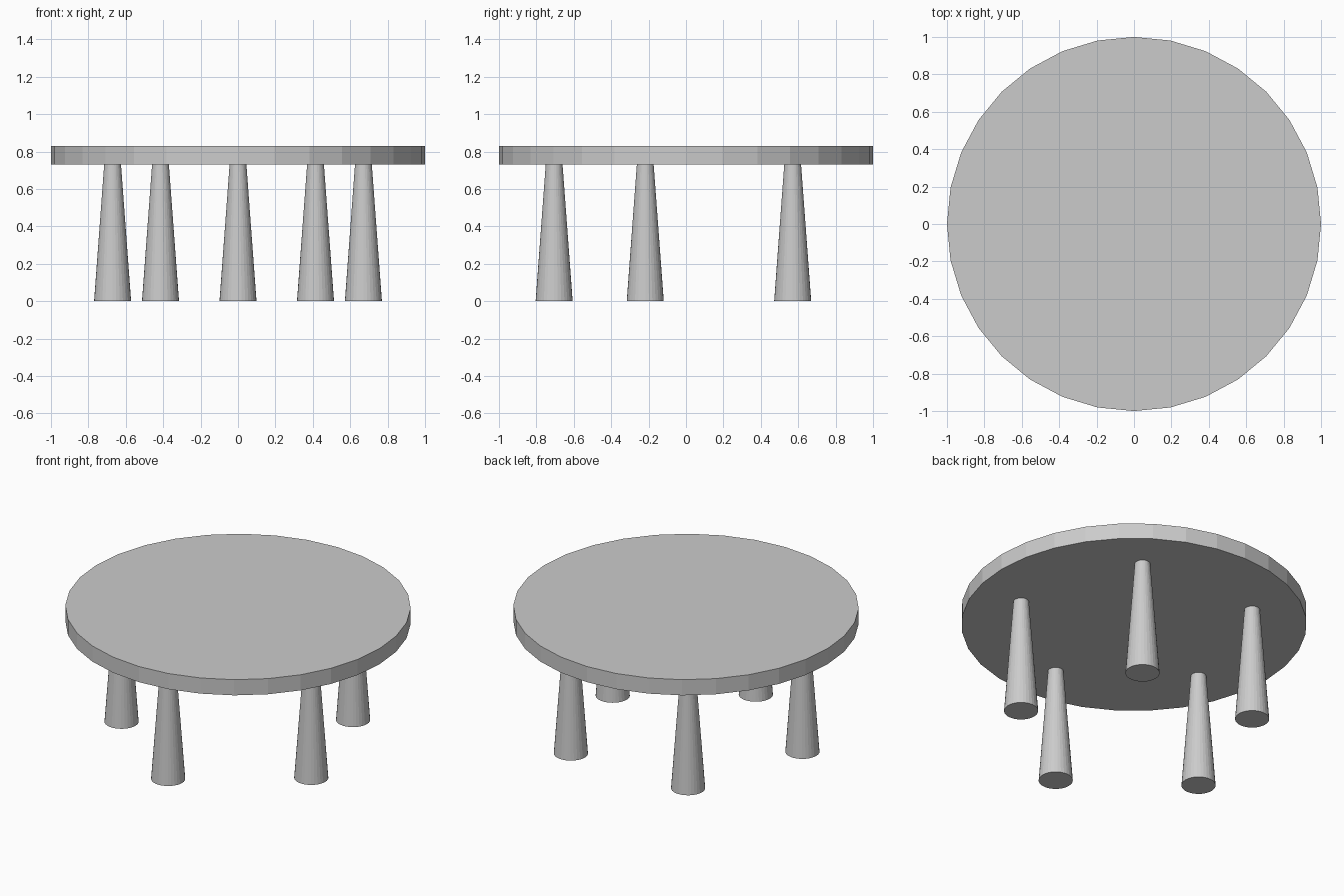
import bpy
from math import cos, sin, radians

if "Cube" in bpy.data.objects:
    bpy.data.objects.remove(bpy.data.objects["Cube"])

SIDES = 32
TOP_BOTTOM, TOP_SURFACE = 0.73, 0.83
LEG_CIRCLE = 0.705

# Round flat-sided table top
bpy.ops.mesh.primitive_cylinder_add(
    vertices=SIDES, radius=1.0, depth=TOP_SURFACE - TOP_BOTTOM,
    location=(0, 0, (TOP_BOTTOM + TOP_SURFACE) / 2))
bpy.context.object.name = "table_top"

# Five tapered legs, evenly spaced, first one at the front
for i in range(5):
    a = radians(-90 + 72 * i)
    bpy.ops.mesh.primitive_cone_add(
        vertices=SIDES, radius1=0.099, radius2=0.045, depth=TOP_BOTTOM,
        location=(LEG_CIRCLE * cos(a), LEG_CIRCLE * sin(a), TOP_BOTTOM / 2))
    bpy.context.object.name = f"leg_{i + 1}"
